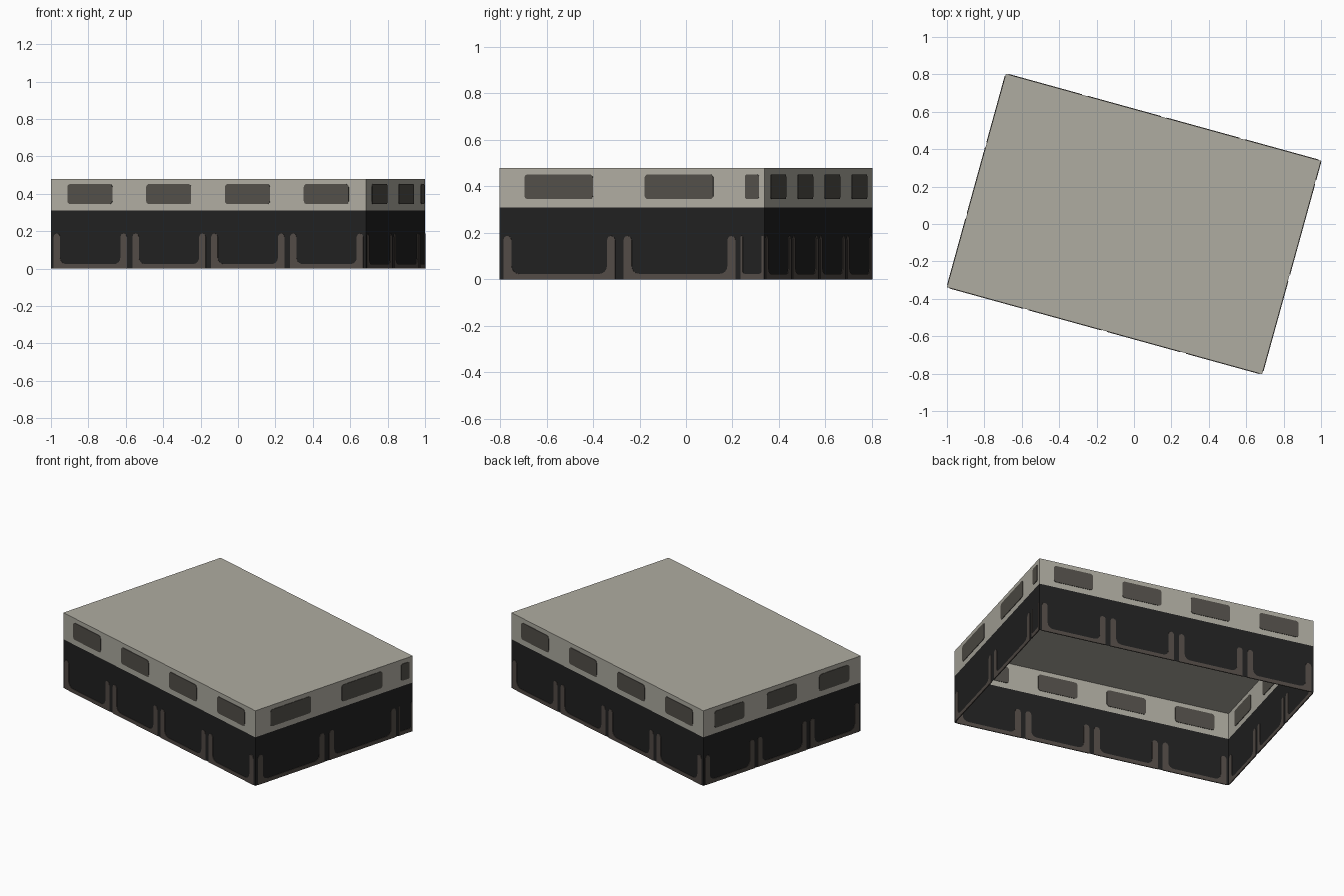
import bpy, bmesh, math
from mathutils import Vector

if "Cube" in bpy.data.objects:
    bpy.data.objects.remove(bpy.data.objects["Cube"])

H, BAND = 0.48, 0.31          # roof height, bottom of the pale upper band
PLATE = 0.003                 # detail plates stand this far off each wall side

# Footprint corners, counter-clockwise from the front left
A, B, C, D = (Vector(p).to_3d() for p in
              ((-1, -0.338), (0.685, -0.803), (1, 0.338), (-0.685, 0.803)))


def material(name, r, g, b):
    lin = [((c / 255 + 0.055) / 1.055) ** 2.4 for c in (r, g, b)]
    m = bpy.data.materials.new(name)
    m.diffuse_color = (*lin, 1)
    m.use_nodes = True
    m.node_tree.nodes["Principled BSDF"].inputs["Base Color"].default_value = m.diffuse_color
    return m


PALE = material("pale concrete", 175, 172, 161)
BLACK = material("shop front black", 33, 33, 33)
GLASS = material("window grey", 82, 79, 73)
BROWN = material("pillar brown", 82, 75, 70)


def finish(name, bm, mat):
    me = bpy.data.meshes.new(name)
    bm.to_mesh(me)
    bm.free()
    me.materials.append(mat)
    bpy.context.collection.objects.link(bpy.data.objects.new(name, me))


def sheet(name, polys, mat):
    bm = bmesh.new()
    for poly in polys:
        bm.faces.new([bm.verts.new(p) for p in poly])
    bmesh.ops.remove_doubles(bm, verts=bm.verts, dist=1e-5)
    finish(name, bm, mat)


def arc(cx, cz, rx, rz, a0, a1, n=4):
    out = []
    for i in range(n + 1):
        a = math.radians(a0 + (a1 - a0) * i / n)
        out.append((cx + rx * math.cos(a), cz + rz * math.sin(a)))
    return out


def window_outline(u, w):
    l, r, b, t = u + 0.21 * w, u + 0.78 * w, 0.345, 0.452
    k = min(0.016, 0.1 * w)
    return (arc(r - k, b + k, k, k, -90, 0) + arc(r - k, t - k, k, k, 0, 90)
            + arc(l + k, t - k, k, k, 90, 180) + arc(l + k, b + k, k, k, 180, 270))


def frame_outline(u, w):
    # U-shaped frame: two round-topped pillars on a low sill
    m, t, top, sill = 0.035 * w, min(0.036, 0.083 * w), 0.188, 0.024
    l, r, h = u + m, u + w - m, t / 2
    f = min(0.035, 0.1 * w)
    return ([(l, 0), (r, 0)]
            + arc(r - h, top - h, h, h, 0, 180)
            + arc(r - t - f, sill + f, f, f, 0, -90)
            + arc(l + t + f, sill + f, f, f, 270, 180)
            + arc(l + h, top - h, h, h, 0, 180))


def plate(bm, start, along, normal, outline):
    # Thin plate passing through the wall so it shows on both sides
    pts = [start + along * u + Vector((0, 0, z)) for u, z in outline]
    n = len(pts)
    front = [bm.verts.new(p + normal * PLATE) for p in pts]
    back = [bm.verts.new(p - normal * PLATE) for p in pts]
    bm.faces.new(front)
    bm.faces.new(back[::-1])
    for i in range(n):
        j = (i + 1) % n
        bm.faces.new((front[i], back[i], back[j], front[j]))


def up(p, z):
    return Vector((p.x, p.y, z))


# Each wall: name, ends, bay edges as fractions of its length
WALLS = (("front", A, B, (0, 0.25, 0.5, 0.75, 1)),
         ("right", B, C, (0, 0.453, 0.907, 1)),
         ("back", C, D, (0, 0.25, 0.5, 0.75, 1)),
         ("left", D, A, (0, 1 / 3, 2 / 3, 1)))

# Roof and open-bottomed shell
sheet("flat_roof", [[up(p, H) for p in (A, B, C, D)]], PALE)
sheet("upper_walls", [[up(p, BAND), up(q, BAND), up(q, H), up(p, H)]
                      for _, p, q, _ in WALLS], PALE)
sheet("lower_walls", [[p, q, up(q, BAND), up(p, BAND)]
                      for _, p, q, _ in WALLS], BLACK)

# Windows above and pillar frames below, bay by bay
for side, p, q, edges in WALLS:
    length = (q - p).length
    along = (q - p).normalized()
    normal = along.cross(Vector((0, 0, 1)))
    for part, outline, mat in (("windows", window_outline, GLASS),
                               ("pillar_frames", frame_outline, BROWN)):
        bm = bmesh.new()
        for e0, e1 in zip(edges, edges[1:]):
            plate(bm, p, along, normal, outline(e0 * length, (e1 - e0) * length))
        finish(f"{side}_{part}", bm, mat)
